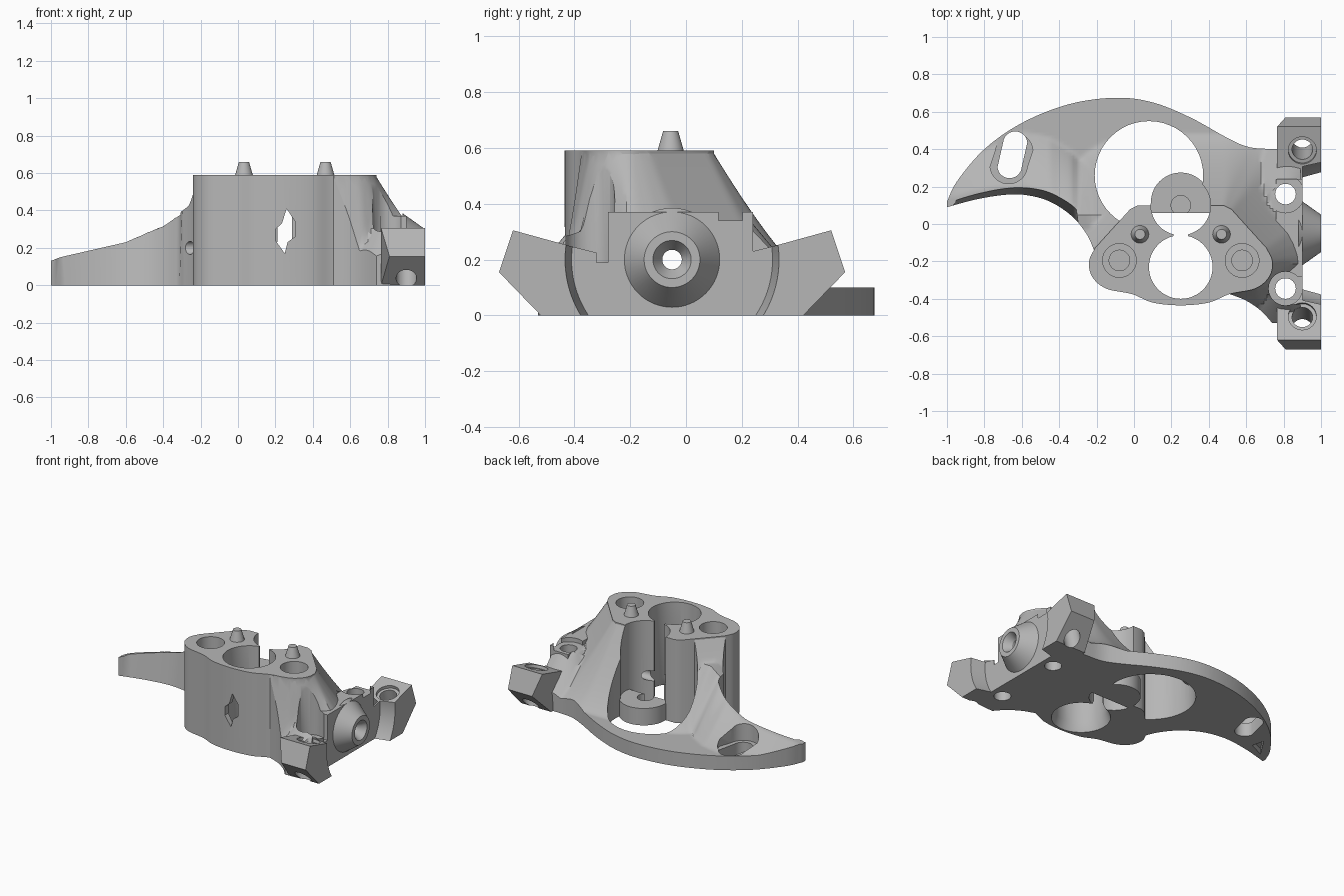
import bpy, bmesh, math
from mathutils import Vector

if "Cube" in bpy.data.objects:
    bpy.data.objects.remove(bpy.data.objects["Cube"], do_unlink=True)

grey = bpy.data.materials.new("plain_grey")
grey.use_nodes = True
grey.diffuse_color = (0.47, 0.47, 0.47, 1)
grey.node_tree.nodes["Principled BSDF"].inputs["Base Color"].default_value = grey.diffuse_color

MID = 0.25     # x of the tower's mirror plane
AXIS = -0.05   # y of the side boss


def finish(name, bm):
    bm.normal_update()
    bmesh.ops.recalc_face_normals(bm, faces=bm.faces)
    if bm.calc_volume(signed=True) < 0:
        bmesh.ops.reverse_faces(bm, faces=bm.faces)
    mesh = bpy.data.meshes.new(name)
    bm.to_mesh(mesh)
    bm.free()
    mesh.materials.append(grey)
    obj = bpy.data.objects.new(name, mesh)
    bpy.context.collection.objects.link(obj)
    return obj


def prism(name, pts, lo, hi, place=lambda u, v, w: (u, v, w)):
    """Extrude a 2D outline from lo to hi; place maps it into space."""
    bm = bmesh.new()
    rings = [[bm.verts.new(place(u, v, w)) for u, v in pts] for w in (lo, hi)]
    bm.faces.new(rings[0][::-1])
    bm.faces.new(rings[1])
    n = len(pts)
    for i in range(n):
        j = (i + 1) % n
        bm.faces.new((rings[0][i], rings[0][j], rings[1][j], rings[1][i]))
    return finish(name, bm)


def rod(name, start, end, r0, r1=None, sides=48):
    a, b = Vector(start), Vector(end)
    bm = bmesh.new()
    bmesh.ops.create_cone(bm, cap_ends=True, segments=sides, radius1=r0,
                          radius2=r0 if r1 is None else r1, depth=(b - a).length)
    turn = (b - a).to_track_quat('Z', 'Y').to_matrix()
    for v in bm.verts:
        v.co = turn @ v.co + (a + b) / 2
    return finish(name, bm)


def upright(x, y, lo, hi, r0, r1=None):
    return rod("cutter", (x, y, lo), (x, y, hi), r0, r1)


def combine(target, other, how='DIFFERENCE'):
    """Boolean with the first solver that really changes the part."""
    mod = target.modifiers.new("join", 'BOOLEAN')
    mod.operation, mod.object = how, other
    before = len(target.data.polygons)
    for solver in ('MANIFOLD', 'EXACT'):
        mod.solver = solver
        bpy.context.view_layer.update()
        graph = bpy.context.evaluated_depsgraph_get()
        mesh = bpy.data.meshes.new_from_object(target.evaluated_get(graph), depsgraph=graph)
        if len(mesh.polygons) not in (0, before):
            target.data = mesh
            break
    target.modifiers.clear()
    bpy.data.objects.remove(other, do_unlink=True)


def smooth(pts, steps=6):
    """Catmull-Rom curve through the points."""
    p = [Vector(q) for q in pts]
    p = [2 * p[0] - p[1]] + p + [2 * p[-1] - p[-2]]
    out = []
    for a, b, c, d in zip(p, p[1:], p[2:], p[3:]):
        for k in range(steps):
            t = k / steps
            out.append(tuple(0.5 * (2 * b + (c - a) * t + (2 * a - 5 * b + 4 * c - d) * t * t
                                    + (3 * b - a - 3 * c + d) * t ** 3)))
    return out + [tuple(p[-2])]


def interp(x, table):
    if x <= table[0][0]:
        return table[0][1]
    for (x0, y0), (x1, y1) in zip(table, table[1:]):
        if x <= x1:
            return y0 + (y1 - y0) * (x - x0) / (x1 - x0)
    return table[-1][1]


def seg_dist(p, a, b):
    ab = b - a
    t = max(0, min(1, (p - a).dot(ab) / ab.length_squared))
    return (p - a - ab * t).length


# Tower outline: half profile mirrored about MID
half = [(0, -.435), (.15, -.42), (.26, -.375), (.4, -.345), (.475, -.28), (.49, -.2), (.46, -.13)]
front = [(MID - x, y) for x, y in reversed(half)] + [(MID + x, y) for x, y in half[1:]]
back = [(MID + .27, .08), (MID + .23, .1), (MID - .23, .1), (MID - .27, .08)]
ring = [Vector(q) for q in smooth(front, 2) + back]
edges = list(zip(ring, ring[1:] + ring[:1]))


def tower_gap(p):
    """Distance to the tower wall, negative inside."""
    sign = 1
    for a, b in edges:
        if (a.y > p.y) != (b.y > p.y) and p.x < a.x + (p.y - a.y) / (b.y - a.y) * (b.x - a.x):
            sign = -sign
    return sign * min(seg_dist(p, a, b) for a, b in edges)


# Curved arm and base: outline, then a sculpted top surface
outer = [(-1, .12), (-.945, .23), (-.8, .4), (-.6, .54), (-.35, .64), (-.1, .675), (.1, .65),
         (.3, .57), (.5, .46), (.62, .41), (.77, .4)]
inner = [(-1, .09), (-.85, .13), (-.7, .155), (-.58, .155), (-.45, .12), (-.33, .04),
         (-.25, -.06), (-.21, -.15)]
corner = [(.5, -.37), (.6, -.41), (.68, -.465), (.74, -.53)]
ridge = [(-1, .13), (-.95, .15), (-.6, .23), (-.4, .32), (-.23, .45)]


def top_height(x, y):
    p = Vector((x, y))
    # the flare around the tower tightens towards the front
    gap = tower_gap(p) * (1 + 2 * max(0, min(1, (-.22 - y) / .15)))
    h = 0.1 + 0.48 * max(0, 1 - gap / 0.38) ** 1.3
    e = max(0, seg_dist(p, Vector((.82, .14)), Vector((.82, -.3))) - 0.09)
    h = max(h, 0.1 + 0.24 * (1 - e / 0.2))
    if x < 0:
        width = interp(x, [(-1, .12), (-.6, .28), (-.2, .3)])
        t = max(0, min(1, (y - max(0, interp(x, inner)) - .05) / width))
        h = max(h, 0.1 + (interp(x, ridge) - 0.1) * (1 - t))
    return h


bm = bmesh.new()
bmesh.ops.create_grid(bm, x_segments=130, y_segments=90, size=1)
for v in bm.verts:
    v.co.x, v.co.y = v.co.x * 1.05, v.co.y * .74
    v.co.z = top_height(v.co.x, v.co.y)
skirt = bmesh.ops.extrude_face_region(bm, geom=bm.faces[:])
for v in skirt["geom"]:
    if isinstance(v, bmesh.types.BMVert):
        v.co.z = -0.1
body = finish("arm_and_tower", bm)


def lean(u, v, w):
    # the inner wall of the arm leans back as it rises
    return (u, v + (.16 * w if u < -.3 and v < .16 and u > -.95 else 0), w)


outline = smooth(outer) + [(.89, .38), (.89, -.52)] + smooth(corner)[::-1]
outline += [(.3, -.3), (-.1, -.25)] + smooth(inner)[::-1]
combine(body, prism("cutter", outline, 0, 0.585, lean), 'INTERSECT')
combine(body, upright(.08, .26, -.2, 1, .29))

# Tower and end block
combine(body, prism("tower", smooth(front) + back, 0, .59), 'UNION')
block = [(.76, -.42), (.9, -.42), (.9, .24), (.76, .24)]
combine(body, prism("end_block", block, 0, .37), 'UNION')

# Tower openings: round bore, rear bay, neck and through window
combine(body, upright(MID, -.23, -.1, 1, .17))
combine(body, upright(MID, -.23, -.03, .06, .2, .17))
combine(body, upright(MID, .1, -.1, 1, .16))
combine(body, prism("cutter", [(.21, -.12), (.29, -.12), (.29, .02), (.21, .02)], -.1, 1))
window = [(.25, .17), (.2, .24), (.2, .3), (.235, .33), (.26, .41), (.305, .34), (.305, .26), (.265, .23)]
combine(body, prism("cutter", window, -.6, -.25, lambda u, v, w: (u, w, v)))

# Screw recesses in the tower top
for side in (-1, 1):
    x = MID + side * .328
    combine(body, upright(x, -.195, .5, .7, .09))
    combine(body, upright(x, -.195, .3, .7, .055))

# Pockets and vertical holes of the end block
for y, floor, r in ((-.345, .19, .09), (.16, .34, .1)):
    combine(body, upright(.81, y, floor, .8, r))
    combine(body, upright(.81, y, -.1, .8, .055))
mouth = [(.82, -.43), (.95, -.43), (.95, -.28), (.82, -.28)]
combine(body, prism("cutter", mouth, .19, .8))


# Slot in the arm and a small pocket under its tip
def stadium(x, y, reach, r):
    pts = []
    for k in range(32):
        a = 2 * math.pi * (k + .5) / 32
        s = 1 if math.sin(a) > 0 else -1
        pts.append((x + r * math.cos(a) + .015 * s, y + r * math.sin(a) + reach * s))
    return pts


combine(body, prism("cutter", stadium(-.655, .35, .035, .1), .095, .6))
combine(body, prism("cutter", stadium(-.65, .37, .06, .065), -.1, .6))
combine(body, prism("cutter", [(-.93, .15), (-.82, .2), (-.84, .29)], -.1, .04))

# Side boss with a through bore
combine(body, rod("cutter", (-.5, AXIS, .2), (1.1, AXIS, .2), .035))
boss = rod("side_boss", (.88, AXIS, .2), (1, AXIS, .2), .185, .1, 64)
combine(boss, rod("cutter", (.94, AXIS, .2), (1.01, AXIS, .2), .03, .075))
combine(boss, rod("cutter", (.8, AXIS, .2), (1.1, AXIS, .2), .035))

# Mirrored lugs with tilted screw holes
lug = [(-.32, 0), (-.52, 0), (-.67, .155), (-.62, .305), (-.42, .25), (-.32, .225)]
parts = [body, boss]
for name, s in (("front_lug", 1), ("back_lug", -1)):
    def flip(y):
        return AXIS + s * (y - AXIS)
    part = prism(name, lug, .765, 1, lambda u, v, w: (.81 if u < -.66 and w < .8 else w, flip(u), v))
    combine(part, rod("cutter", (.9, AXIS, .2), (1.02, AXIS, .2), .36, .388, 96))
    combine(part, rod("cutter", (.9, flip(-.453), .42), (.9, flip(-.592), -.1), .055))
    combine(part, rod("cutter", (.9, flip(-.453), .42), (.9, flip(-.499), .25), .075))
    if s == 1:
        combine(part, upright(.81, -.345, -.1, .8, .055))
        combine(part, upright(.81, -.345, .19, .8, .09))
    # clear the same screw hole where it meets the body
    combine(body, rod("cutter", (.9, flip(-.453), .42), (.9, flip(-.592), -.1), .056))
    parts.append(part)

# Low half-round tab behind the tower
arc = [(MID + .16 * math.cos(a), .115 + .16 * math.sin(a))
       for a in (math.pi * k / 24 for k in range(25))]
tab = prism("rear_tab", [(MID + .165, .06)] + arc + [(MID - .165, .06)], 0, .12)
combine(tab, upright(MID, .1, .06, .3, .052))
parts.append(tab)

# Tapered locating pins
for name, side in (("right_pin", -1), ("left_pin", 1)):
    x = MID + side * .218
    parts.append(rod(name, (x, -.055, .58), (x, -.055, .66), .05, .027))

for obj in bpy.context.selected_objects:
    obj.select_set(False)
for obj in parts:
    obj.select_set(True)
bpy.context.view_layer.objects.active = body
bpy.ops.object.shade_smooth_by_angle(angle=math.radians(30))
